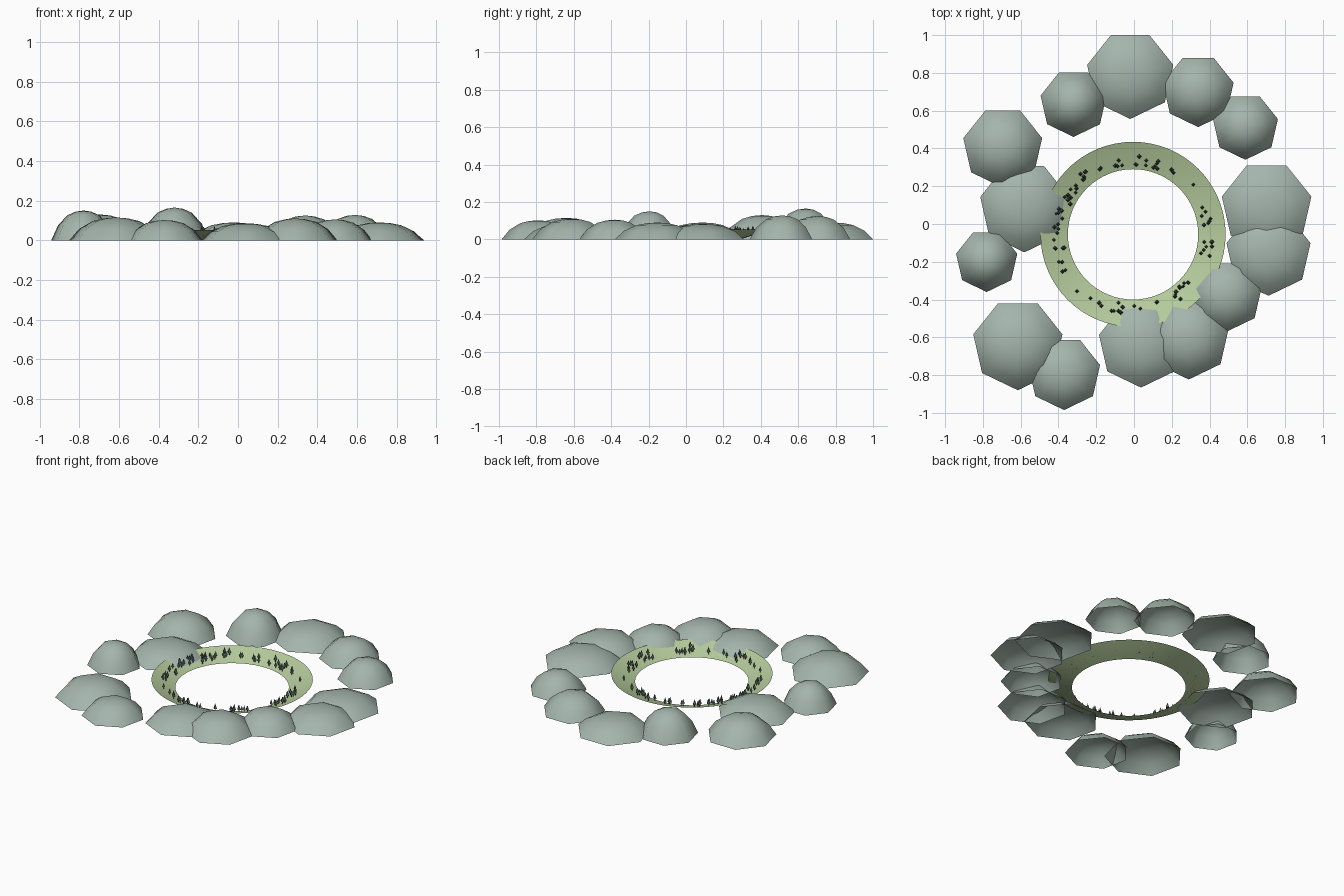
import bpy, bmesh, math, random
from mathutils import Matrix, Vector

random.seed(4)
cube = bpy.data.objects.get("Cube")
if cube:
    bpy.data.objects.remove(cube, do_unlink=True)


def material(name, color):
    m = bpy.data.materials.new(name)
    m.use_nodes = True
    m.diffuse_color = (*color, 1)
    m.node_tree.nodes["Principled BSDF"].inputs["Base Color"].default_value = (*color, 1)
    return m


stone = material("grey green hill", (0.37, 0.46, 0.41))
grass = material("pale grass", (0.47, 0.61, 0.34))
leaf = material("dark foliage", (0.08, 0.12, 0.09))
bark = material("dark bark", (0.07, 0.06, 0.045))


def make_object(name, bm, mats):
    mesh = bpy.data.meshes.new(name)
    bm.to_mesh(mesh)
    bm.free()
    for m in mats:
        mesh.materials.append(m)
    ob = bpy.data.objects.new(name, mesh)
    bpy.context.collection.objects.link(ob)
    return ob


def lathe(name, profile, sides, mat, center, scale=(1, 1, 1), smooth=True):
    """Revolve (radius, height) points into an open surface; radius 0 closes to a tip."""
    bm = bmesh.new()
    rings = []
    for r, z in profile:
        count = sides if r > 0 else 1
        ring = []
        for i in range(count):
            a = math.tau * i / sides - math.pi / 2
            ring.append(bm.verts.new((r * math.cos(a) * scale[0],
                                      r * math.sin(a) * scale[1], z * scale[2])))
        rings.append(ring)
    for low, high in zip(rings, rings[1:]):
        for i in range(sides):
            j = (i + 1) % sides
            if len(high) == 1:
                bm.faces.new((low[i], low[j], high[0]))
            else:
                bm.faces.new((low[i], low[j], high[j], high[i]))
    for f in bm.faces:
        f.smooth = smooth
        if f.normal.length == 0:
            f.normal_update()
    bm.normal_update()
    for f in bm.faces:
        if f.normal.z < 0:
            f.normal_flip()
    ob = make_object(name, bm, [mat])
    ob.location = center
    return ob


# Seven-sided domed hills: x, y, radius, height
dome = [(1, 0), (0.79, 0.5), (0.5, 0.84), (0.25, 0.96), (0, 1)]
hills = [
    (-0.02, 0.79, 0.234, 0.09), (-0.32, 0.64, 0.179, 0.165),
    (0.34, 0.705, 0.192, 0.125), (0.59, 0.516, 0.176, 0.128),
    (-0.695, 0.407, 0.214, 0.13), (-0.58, 0.09, 0.24, 0.09),
    (-0.78, -0.194, 0.166, 0.15), (-0.615, -0.638, 0.242, 0.115),
    (-0.37, -0.79, 0.195, 0.102), (0.037, -0.638, 0.228, 0.086),
    (0.29, -0.608, 0.215, 0.11), (0.49, -0.38, 0.19, 0.105),
    (0.712, -0.152, 0.228, 0.09), (0.702, 0.091, 0.243, 0.082),
]
for n, (x, y, r, h) in enumerate(hills, 1):
    lathe(f"hill_{n}", dome, 7, stone, (x, y, 0), (r, r, h))

# Sloping grass ring, low at the inner edge
ring_center = Vector((-0.005, -0.055, 0))
slope = [(0.345, 0.0), (0.42, 0.024), (0.49, 0.052)]
lathe("grass_ring", slope, 64, grass, ring_center)


def slope_height(r):
    (r0, z0), (r1, z1), (r2, z2) = slope
    if r < r1:
        return z0 + (r - r0) * (z1 - z0) / (r1 - r0)
    return z1 + (r - r1) * (z2 - z1) / (r2 - r1)


# Small trees scattered in clumps: angle of the clump, number of trees
clumps = [(90, 2), (82, 4), (70, 5), (56, 4), (41, 1), (21, 2), (11, 5), (-7, 5),
          (-15, 3), (-45, 6), (-53, 4), (-70, 1), (-87, 2), (-102, 6), (-115, 2),
          (-125, 1), (-138, 1), (-156, 4), (-172, 5), (176, 4), (165, 5),
          (152, 5), (141, 4), (129, 6), (115, 2), (102, 4)]
bm = bmesh.new()


def add_cone(base, r1, r2, height, index):
    made = bmesh.ops.create_cone(bm, cap_ends=True, segments=4, radius1=r1, radius2=r2,
                                 depth=height,
                                 matrix=Matrix.Translation(base + Vector((0, 0, height / 2))))
    for f in {f for v in made["verts"] for f in v.link_faces}:
        f.material_index = index


for angle, count in clumps:
    for _ in range(count):
        a = math.radians(angle + random.uniform(-4, 4))
        r = random.uniform(0.365, 0.425)
        s = random.uniform(0.8, 1.1)
        foot = ring_center + Vector((r * math.cos(a), r * math.sin(a), slope_height(r)))
        add_cone(foot, 0.003 * s, 0.003 * s, 0.02 * s, 1)
        add_cone(foot + Vector((0, 0, 0.016 * s)), 0.012 * s, 0, 0.032 * s, 0)
make_object("trees", bm, [leaf, bark])
